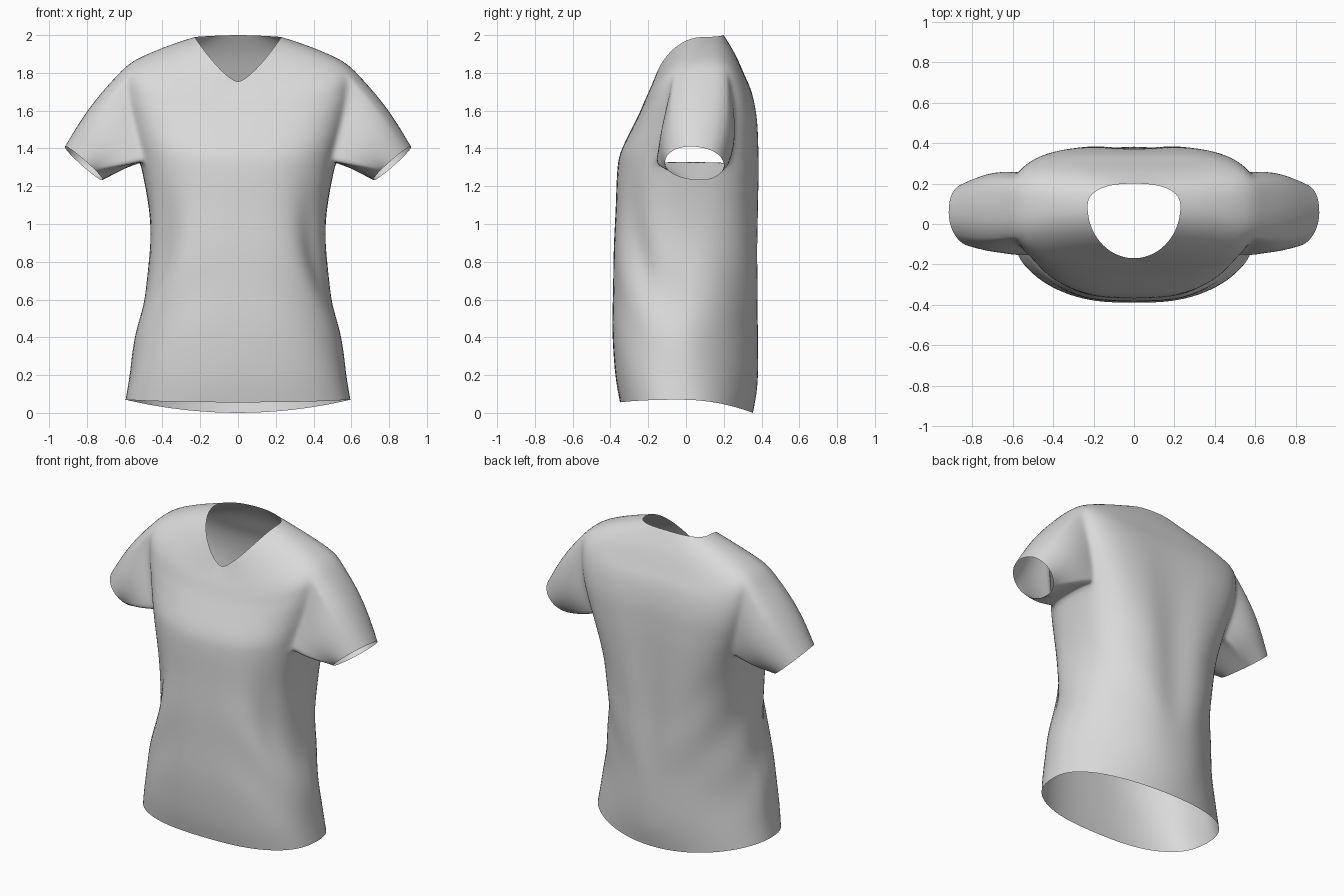
import bpy, bmesh
from math import sin, cos, pi, exp, radians, atan2
from mathutils import Vector

cube = bpy.data.objects.get("Cube")
if cube:
    bpy.data.objects.remove(cube, do_unlink=True)

# One row per ring, hem to neckline:
# side x, y, z | front y, z | back y, z | front roundness, back roundness
RINGS = [
    (.597, -.02, .07, -.35, .056, .355, 0, .77, 1),
    (.575, -.02, .2, -.375, .2, .385, .17, .77, 1.1),
    (.543, -.015, .42, -.39, .42, .4, .42, .78, 1.18),
    (.49, -.01, .65, -.387, .65, .4, .65, .73, 1),
    (.465, 0, .87, -.383, .87, .397, .87, .7, .85),
    (.475, .01, 1.1, -.373, 1.08, .395, 1.08, .72, .74),
    (.52, .04, 1.335, -.365, 1.28, .392, 1.28, .75, .64),
    (.545, .06, 1.43, -.347, 1.38, .388, 1.42, .74, .58),
    (.58, .07, 1.56, -.295, 1.49, .378, 1.57, .72, .53),
    (.607, .08, 1.7, -.25, 1.58, .35, 1.7, .7, .53),
    (.6, .085, 1.83, -.22, 1.65, .31, 1.79, .75, .6),
    (.42, .085, 1.925, -.195, 1.7, .26, 1.9, .9, .72),
    (.23, .085, 1.99, -.17, 1.75, .2, 2, 1, .82),
]
STEPS = 3            # rings inserted per row
COLS = 24            # columns from centre front to centre back
ARM_LOW, ARM_HIGH = 6 * STEPS, 10 * STEPS
ARM_FRONT, ARM_BACK = COLS // 2 - 3, COLS // 2 + 3
SLEEVE_ROWS = 9


def spline(rows, t):
    """Smooth curve through the ring rows."""
    i = min(int(t), len(rows) - 2)
    f = t - i
    a, b, c, d = (rows[max(0, min(len(rows) - 1, i + k))] for k in (-1, 0, 1, 2))
    return [q + f / 2 * (r - p + f * (2 * p - 5 * q + 4 * r - s + f * (3 * (q - r) + s - p)))
            for p, q, r, s in zip(a, b, c, d)]


def bump(value, centre, width):
    return exp(-((value - centre) / width) ** 2)


def body_point(level, col):
    sx, sy, sz, fy, fz, by, bz, front_e, back_e = spline(RINGS, level / STEPS)
    angle = -pi / 2 + pi * col / COLS
    c, s = max(cos(angle), 0), abs(sin(angle))
    back = angle > 0
    ey, ez, e = (by, bz, back_e) if back else (fy, fz, front_e)
    # The neckline sharpens into a V towards the top
    power = 2 - .6 * max(0, level / STEPS - 9) / 3
    w = 1 - c ** power
    x, y, z = sx * c ** e, sy + (ey - sy) * s ** e, sz + (ez - sz) * w
    # Hollow below the bust, slanting outwards as it drops, and soft flank folds
    dent = .03 * bump(angle, radians(-36 + 40 * (.9 - z)), .24) * bump(z, .88, .28)
    dent += .006 * sin(14 * z + 6 * angle) * c * bump(z, .65, .35)
    x, y = x * (1 - dent / .5), y * (1 - dent / .35)
    # Hollow along the spine
    if back:
        y -= .033 * bump(x, 0, .11) * sin(pi * max(0, min(1, (z - .1) / 1.7)))
    return Vector((0 if col in (0, COLS) else x, y, z))


bm = bmesh.new()

# Half of the body, leaving the armhole open
levels = (len(RINGS) - 1) * STEPS
grid = [[bm.verts.new(body_point(k, j)) for j in range(COLS + 1)] for k in range(levels + 1)]
for k in range(levels):
    for j in range(COLS):
        if not (ARM_LOW <= k < ARM_HIGH and ARM_FRONT <= j < ARM_BACK):
            bm.faces.new((grid[k][j], grid[k][j + 1], grid[k + 1][j + 1], grid[k + 1][j]))

# Sleeve, drawn from the armhole edge out to a tilted oval cuff
loop = [grid[ARM_LOW][j] for j in range(ARM_FRONT, ARM_BACK)]
loop += [grid[k][ARM_BACK] for k in range(ARM_LOW, ARM_HIGH)]
loop += [grid[ARM_HIGH][j] for j in range(ARM_BACK, ARM_FRONT, -1)]
loop += [grid[k][ARM_FRONT] for k in range(ARM_HIGH, ARM_LOW, -1)]
starts = [v.co.copy() for v in loop]
middle = sum(starts, Vector()) / len(starts)
cuff_centre = Vector((.815, .045, 1.32))
cuff_up, cuff_back = Vector((.104, .02, .09)), Vector((0, .155, -.02))
angles = [atan2((p.y - middle.y) / .17, (p.z - middle.z) / .27) for p in starts]

previous = loop
for row in range(1, SLEEVE_ROWS + 1):
    t = row / SLEEVE_ROWS
    ring = []
    for start, a in zip(starts, angles):
        end = cuff_centre + cuff_up * cos(a) + cuff_back * sin(a)
        swell = Vector((.015 * max(cos(a), 0), .025 * sin(a), .015 * max(cos(a), 0)))
        ring.append(bm.verts.new(start.lerp(end, t) + swell * sin(pi * t)))
    for i in range(len(loop)):
        n = (i + 1) % len(loop)
        bm.faces.new((previous[i], previous[n], ring[n], ring[i]))
    previous = ring

# Clear the loose points inside the armhole
bmesh.ops.delete(bm, geom=[v for v in bm.verts if not v.link_faces], context='VERTS')

mesh = bpy.data.meshes.new("shirt")
bm.to_mesh(mesh)
bm.free()
mesh.shade_smooth()

# Plain grey cloth
cloth = bpy.data.materials.new("grey_cloth")
cloth.use_nodes = True
grey = (.7, .7, .7, 1)
cloth.diffuse_color = grey
shader = next(n for n in cloth.node_tree.nodes if n.type == 'BSDF_PRINCIPLED')
shader.inputs["Base Color"].default_value = grey
shader.inputs["Roughness"].default_value = .8
mesh.materials.append(cloth)

# Mirror to the other side and soften
shirt = bpy.data.objects.new("shirt", mesh)
bpy.context.collection.objects.link(shirt)
mirror = shirt.modifiers.new("mirror", 'MIRROR')
mirror.use_clip = True
mirror.merge_threshold = .001
smooth = shirt.modifiers.new("soften", 'SUBSURF')
smooth.levels = smooth.render_levels = 1
